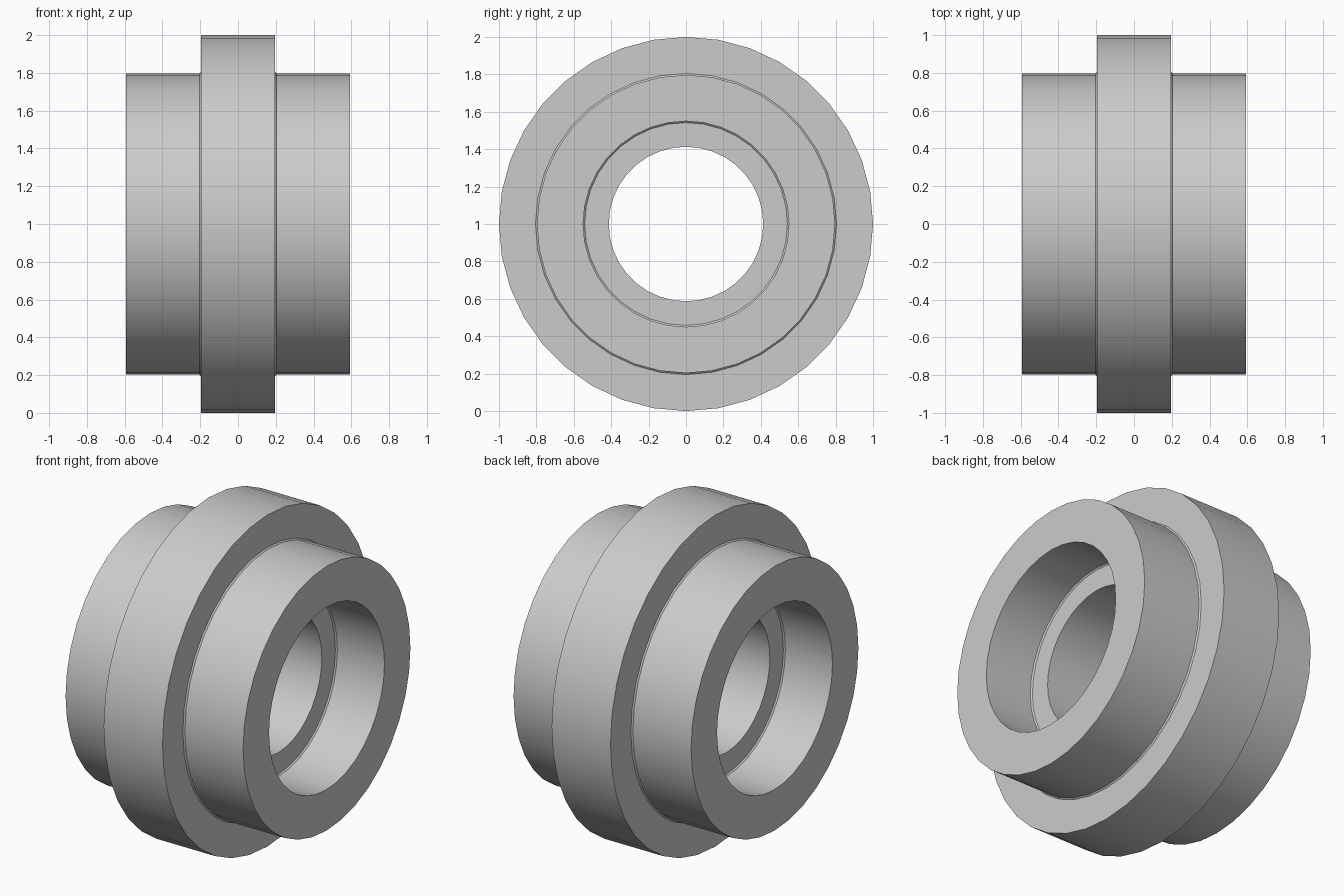
import bpy
import bmesh
from math import radians, tau
from mathutils import Matrix, Vector

cube = bpy.data.objects.get("Cube")
if cube:
    bpy.data.objects.remove(cube, do_unlink=True)

# Main dimensions: half lengths along the axis, and radii
HUB_END, FLANGE_HALF, RECESS_FLOOR = 0.592, 0.196, 0.27
FLANGE_R, HUB_R, RECESS_R, BORE_R = 1.0, 0.797, 0.55, 0.413
FILLET = 0.008
SEGMENTS = 36

# Grey metal
metal = bpy.data.materials.new("grey metal")
metal.use_nodes = True
grey = (0.6, 0.6, 0.6, 1)
metal.diffuse_color = grey
metal.node_tree.nodes["Principled BSDF"].inputs["Base Color"].default_value = grey

# Half section of the ring, from the flange rim round to the bore
half = [
    (FLANGE_HALF, FLANGE_R),
    (FLANGE_HALF, HUB_R + FILLET),
    (FLANGE_HALF + FILLET, HUB_R),
    (HUB_END, HUB_R),
    (HUB_END, RECESS_R),
    (RECESS_FLOOR + FILLET, RECESS_R),
    (RECESS_FLOOR, RECESS_R - FILLET),
    (RECESS_FLOOR, BORE_R),
]
section = half + [(-x, r) for x, r in reversed(half)]

# Spin the closed section about the x axis
bm = bmesh.new()
rings = []
for i in range(SEGMENTS):
    turn = Matrix.Rotation(tau * i / SEGMENTS, 3, 'X')
    rings.append([bm.verts.new(turn @ Vector((x, 0, r))) for x, r in section])
for i, ring in enumerate(rings):
    following = rings[(i + 1) % SEGMENTS]
    for j in range(len(section)):
        k = (j + 1) % len(section)
        bm.faces.new((ring[j], ring[k], following[k], following[j]))
bmesh.ops.recalc_face_normals(bm, faces=bm.faces)
mesh = bpy.data.meshes.new("flanged_bushing")
bm.to_mesh(mesh)
bm.free()

# Flanged bushing, standing on its rim
bushing = bpy.data.objects.new("flanged_bushing", mesh)
bushing.location.z = FLANGE_R
mesh.materials.append(metal)
bpy.context.collection.objects.link(bushing)
bpy.ops.object.select_all(action='DESELECT')
bushing.select_set(True)
bpy.context.view_layer.objects.active = bushing
bpy.ops.object.shade_smooth_by_angle(angle=radians(30))
